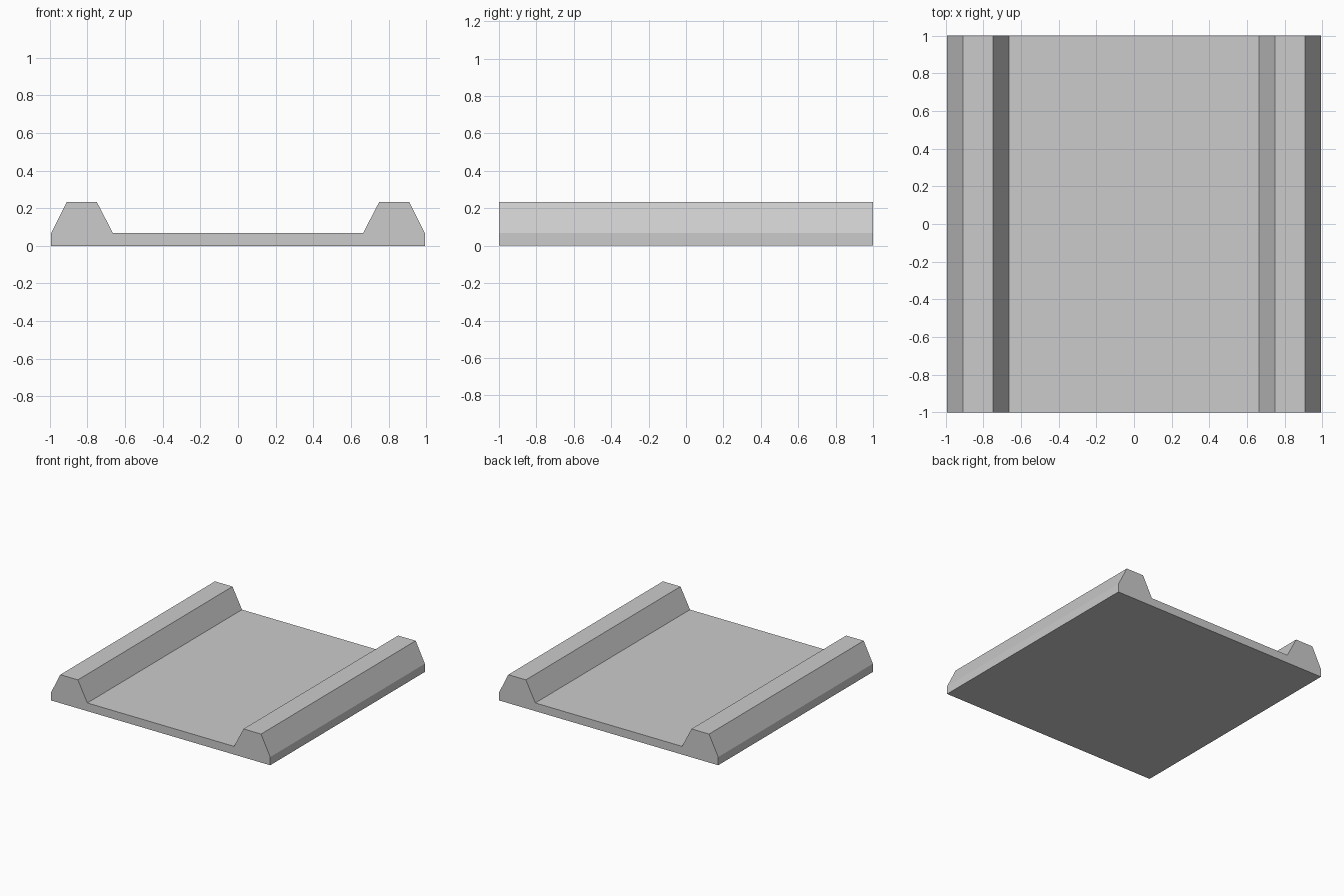
import bpy
import bmesh

if "Cube" in bpy.data.objects:
    bpy.data.objects.remove(bpy.data.objects["Cube"])

# Right half of the channel cross-section (x, z), from the floor to the base
half = [(0.664, 0.067), (0.75, 0.233), (0.909, 0.233), (0.992, 0.067), (0.992, 0.0)]
profile = half + [(-x, z) for x, z in reversed(half)]

# Channel plate with two raised side rails, extruded front to back
bm = bmesh.new()
face = bm.faces.new([bm.verts.new((x, -1, z)) for x, z in profile])
ext = bmesh.ops.extrude_face_region(bm, geom=[face], use_keep_orig=True)
moved = [v for v in ext["geom"] if isinstance(v, bmesh.types.BMVert)]
bmesh.ops.translate(bm, verts=moved, vec=(0, 2, 0))
bmesh.ops.recalc_face_normals(bm, faces=bm.faces)

mesh = bpy.data.meshes.new("railed_channel_plate")
bm.to_mesh(mesh)
bm.free()
bpy.context.collection.objects.link(bpy.data.objects.new("railed_channel_plate", mesh))
